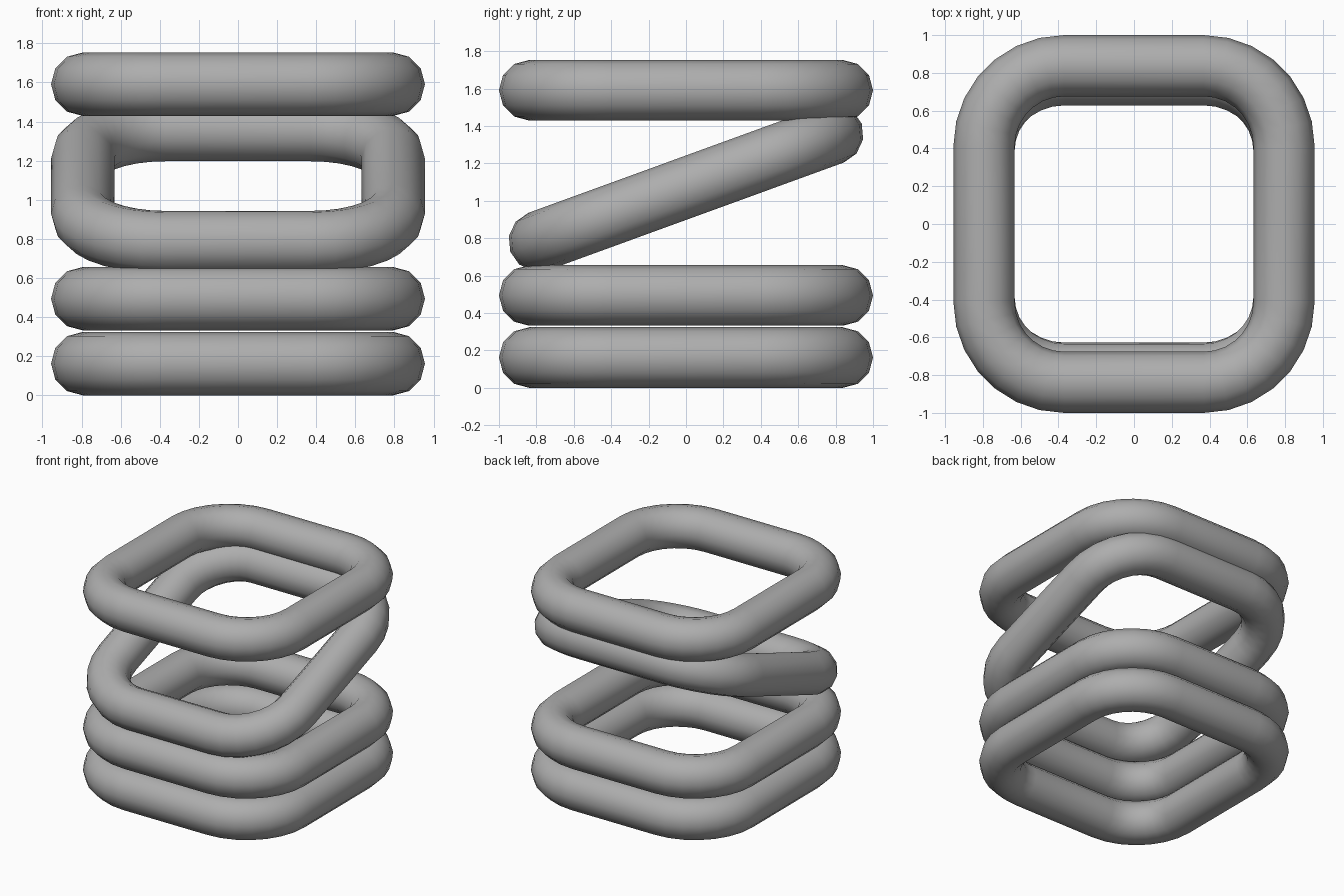
import bpy, bmesh, math
from mathutils import Vector

if "Cube" in bpy.data.objects:
    bpy.data.objects.remove(bpy.data.objects["Cube"])

R = 0.162              # tube radius
HX, HY = 0.794, 0.838  # half size of the centre line
CR = 0.425             # corner radius of the centre line
CORNER, SIDES = 7, 12

# darker grey for all rings
grey = bpy.data.materials.new("dark_grey")
grey.diffuse_color = (0.42, 0.42, 0.42, 1)
grey.use_nodes = True
grey.node_tree.nodes["Principled BSDF"].inputs["Base Color"].default_value = grey.diffuse_color


def ring(name, z, tilt=0):
    # rounded-rectangle path: (point, outward direction)
    path = []
    for q, (sx, sy) in enumerate([(1, 1), (-1, 1), (-1, -1), (1, -1)]):
        for i in range(CORNER + 1):
            a = math.radians(90 * (q + i / CORNER))
            d = Vector((math.cos(a), math.sin(a), 0))
            path.append((Vector((sx * (HX - CR), sy * (HY - CR), 0)) + d * CR, d))
    # round tube swept along the path
    bm = bmesh.new()
    loops = []
    for p, d in path:
        loops.append([bm.verts.new(p + d * R * math.cos(t) + Vector((0, 0, R * math.sin(t))))
                      for t in (2 * math.pi * k / SIDES for k in range(SIDES))])
    for i, a in enumerate(loops):
        b = loops[(i + 1) % len(loops)]
        for k in range(SIDES):
            m = (k + 1) % SIDES
            bm.faces.new((a[k], b[k], b[m], a[m]))
    bmesh.ops.recalc_face_normals(bm, faces=bm.faces)
    for f in bm.faces:
        f.smooth = True
    me = bpy.data.meshes.new(name)
    bm.to_mesh(me)
    bm.free()
    me.materials.append(grey)
    ob = bpy.data.objects.new(name, me)
    bpy.context.collection.objects.link(ob)
    ob.location.z = z
    ob.rotation_euler.x = math.radians(tilt)


# stack of rings, the third one leaning
ring("bottom_ring", R)
ring("second_ring", 0.494)
ring("tilted_ring", 1.07, 20)
ring("top_ring", 1.591)
